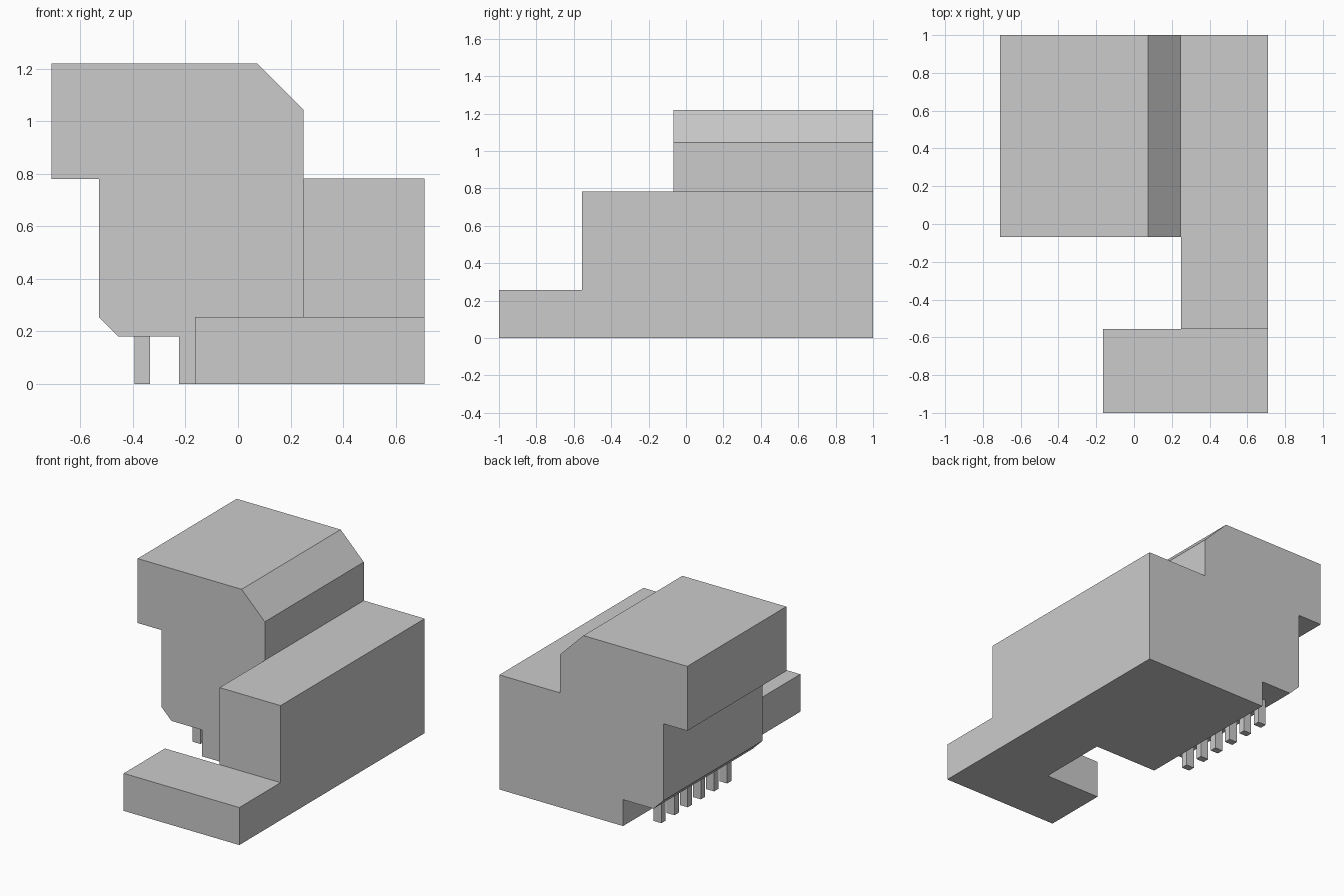
import bpy
import bmesh
from math import radians

if "Cube" in bpy.data.objects:
    bpy.data.objects.remove(bpy.data.objects["Cube"])


def prism(name, profile, y0, y1):
    """Extrude an (x, z) profile along y from y0 to y1."""
    bm = bmesh.new()
    face = bm.faces.new([bm.verts.new((x, y0, z)) for x, z in profile])
    ext = bmesh.ops.extrude_face_region(bm, geom=[face])
    moved = [v for v in ext["geom"] if isinstance(v, bmesh.types.BMVert)]
    bmesh.ops.translate(bm, verts=moved, vec=(0, y1 - y0, 0))
    bmesh.ops.recalc_face_normals(bm, faces=bm.faces)
    mesh = bpy.data.meshes.new(name)
    bm.to_mesh(mesh)
    bm.free()
    obj = bpy.data.objects.new(name, mesh)
    bpy.context.collection.objects.link(obj)
    return obj


def box(name, x0, x1, y0, y1, z0, z1):
    return prism(name, [(x0, z0), (x1, z0), (x1, z1), (x0, z1)], y0, y1)


def merge(target, other):
    """Union other into target, then remove other."""
    mod = target.modifiers.new("union", "BOOLEAN")
    mod.operation = "UNION"
    mod.solver = "EXACT"
    mod.object = other
    bpy.context.view_layer.objects.active = target
    bpy.ops.object.modifier_apply(modifier=mod.name)
    bpy.data.objects.remove(other, do_unlink=True)


# Main tower: overhanging top, chamfered roof edge, undercut arcade side
building = prism("building", [
    (-0.225, 0), (0.25, 0), (0.25, 1.045), (0.075, 1.22), (-0.71, 1.22),
    (-0.71, 0.78), (-0.53, 0.78), (-0.53, 0.255), (-0.455, 0.18),
    (-0.225, 0.18)], -0.068, 1)

# Long side wing and low front block, fused with the tower
merge(building, box("side_wing", 0.25, 0.71, -0.555, 1, 0, 0.782))
merge(building, box("front_block", -0.163, 0.71, -1, -0.555, 0, 0.256))

# Clean up seams on coplanar walls
bm = bmesh.new()
bm.from_mesh(building.data)
bmesh.ops.remove_doubles(bm, verts=bm.verts, dist=1e-4)
bmesh.ops.dissolve_limit(bm, angle_limit=radians(1), verts=bm.verts, edges=bm.edges)
bm.to_mesh(building.data)
bm.free()

# Row of columns under the overhang
for i in range(6):
    y = 0.097 + 0.142 * i
    box(f"column_{i + 1}", -0.395, -0.336, y - 0.023, y + 0.023, 0, 0.18)
